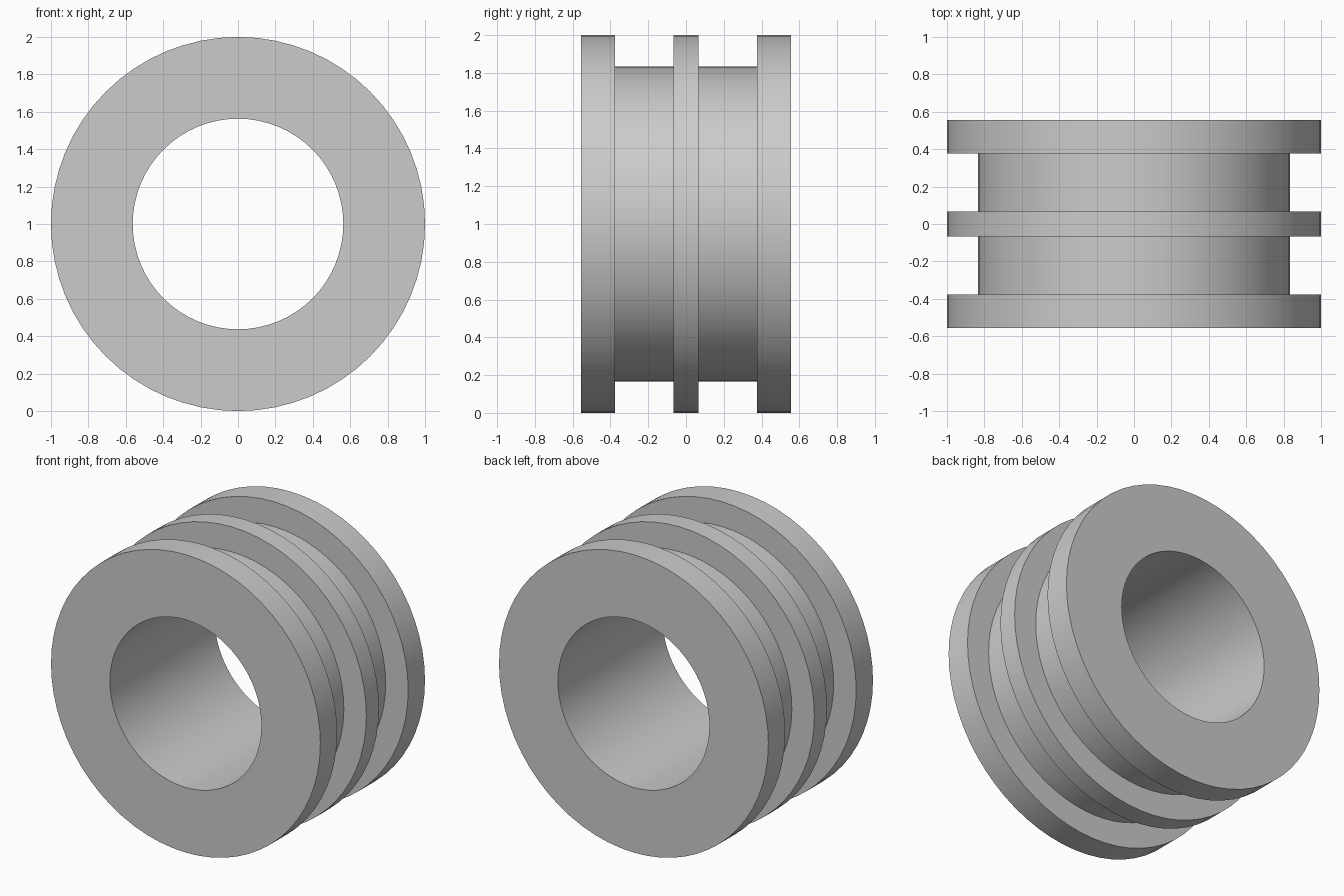
import bpy
import bmesh
from math import radians, pi
from mathutils import Matrix, Vector

default = bpy.data.objects.get("Cube")
if default:
    bpy.data.objects.remove(default, do_unlink=True)

SEGMENTS = 64
RIM, GROOVE, BORE = 1.0, 0.833, 0.563    # radii
END, SHOULDER, RIB = 0.555, 0.377, 0.067  # distances from the middle along y

# Plain grey material
grey = bpy.data.materials.new("light_grey")
grey.use_nodes = True
colour = (0.6, 0.6, 0.6, 1.0)
grey.diffuse_color = colour
grey.node_tree.nodes["Principled BSDF"].inputs["Base Color"].default_value = colour

# Half of the cross-section as (radius, y), mirrored to close the loop
half = [(BORE, END), (RIM, END), (RIM, SHOULDER),
        (GROOVE, SHOULDER), (GROOVE, RIB), (RIM, RIB)]
profile = half + [(r, -y) for r, y in reversed(half)]

# Revolve the closed section about the y axis
bm = bmesh.new()
verts = [bm.verts.new((0, y, 1 + r)) for r, y in profile]
edges = [bm.edges.new((a, b)) for a, b in zip(verts, verts[1:] + verts[:1])]
bmesh.ops.spin(bm, geom=verts + edges, cent=(0, 0, 1), axis=(0, 1, 0),
               angle=2 * pi, steps=SEGMENTS, use_merge=True)
bmesh.ops.remove_doubles(bm, verts=bm.verts, dist=0.0001)
bmesh.ops.recalc_face_normals(bm, faces=bm.faces)

mesh = bpy.data.meshes.new("grooved_bushing")
bm.to_mesh(mesh)
bm.free()
mesh.materials.append(grey)
bushing = bpy.data.objects.new("grooved_bushing", mesh)
bpy.context.collection.objects.link(bushing)

# Smooth round walls with sharp rims
bpy.ops.object.select_all(action='DESELECT')
bushing.select_set(True)
bpy.context.view_layer.objects.active = bushing
bpy.ops.object.shade_smooth_by_angle(angle=radians(30))
